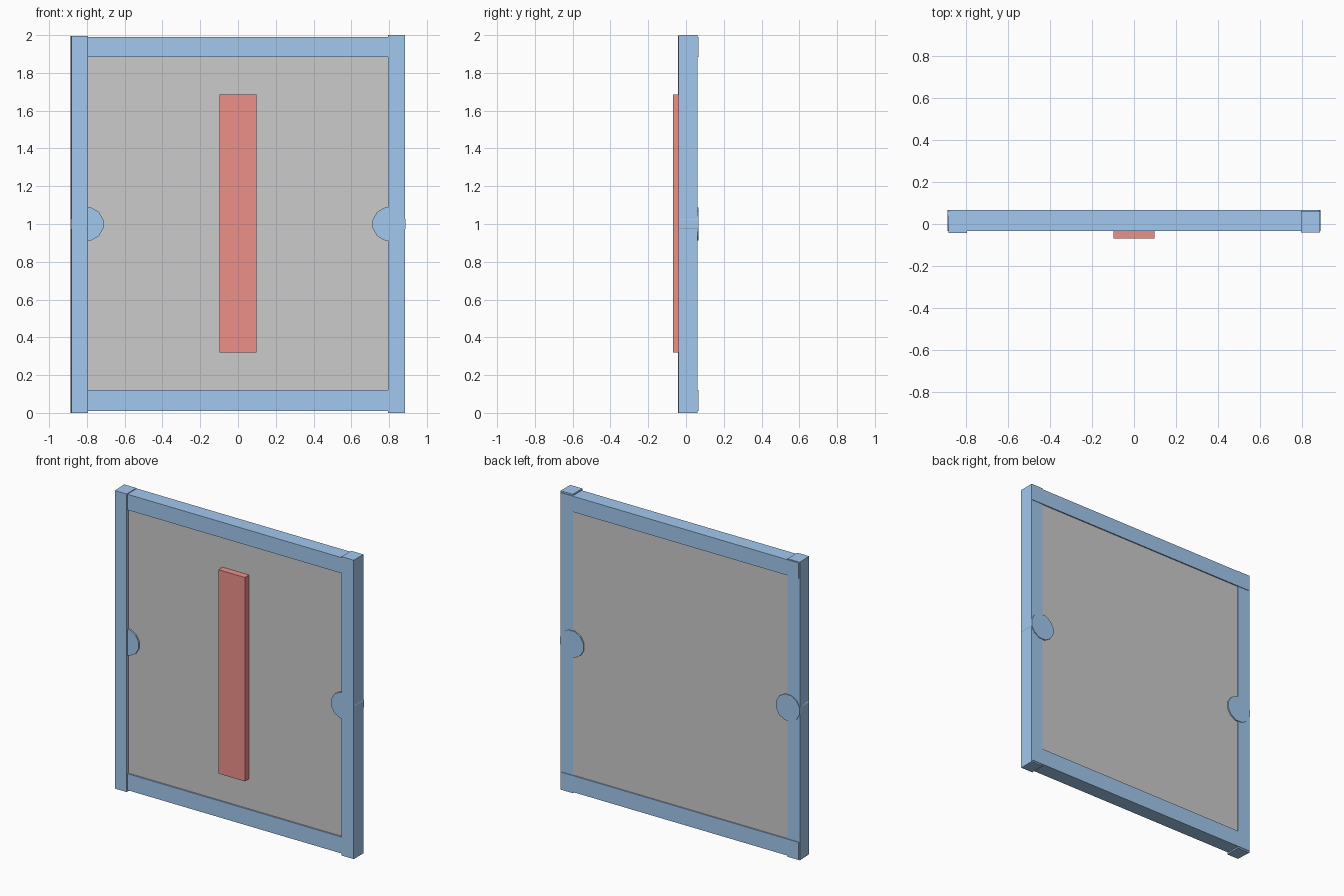
import bpy
from math import radians

if "Cube" in bpy.data.objects:
    bpy.data.objects.remove(bpy.data.objects["Cube"])


def material(name, rgb):
    m = bpy.data.materials.new(name)
    m.diffuse_color = (*rgb, 1)
    m.use_nodes = True
    m.node_tree.nodes["Principled BSDF"].inputs["Base Color"].default_value = m.diffuse_color
    return m


BLUE = material("blue", (0.36, 0.58, 0.86))
RED = material("red", (0.85, 0.28, 0.25))


def box(name, x, y, z, mat=None):
    """Box from (min, max) ranges on each axis."""
    bpy.ops.mesh.primitive_cube_add(size=1)
    ob = bpy.context.object
    ob.name = name
    for v in ob.data.vertices:
        v.co = [r[0] if c < 0 else r[1] for c, r in zip(v.co, (x, y, z))]
    if mat:
        ob.data.materials.append(mat)
    return ob


# Door panel, nearly as thick as the frame
box("panel", (-0.81, 0.81), (-0.024, 0.058), (0.1, 1.9))

# Horizontal rails, standing slightly proud at the back
for name, z in (("bottom_rail", (0.01, 0.12)), ("top_rail", (1.885, 1.99))):
    box(name, (-0.88, 0.88), (-0.034, 0.066), z, BLUE)

# Vertical posts, standing slightly proud at the front
box("right_post", (0.795, 0.885), (-0.04, 0.062), (0, 2), BLUE)
left = box("left_post", (-0.887, -0.795), (-0.042, 0.062), (0, 1.995), BLUE)
for v in left.data.vertices:
    if v.co.x < -0.85 and v.co.y < 0:
        v.co.x += 0.006

# Round hinge bosses passing through both sides
for name, x in (("left_boss", -0.8), ("right_boss", 0.8)):
    bpy.ops.mesh.primitive_cylinder_add(
        vertices=12, radius=0.09, depth=0.101,
        location=(x, 0.0165, 1.0), rotation=(radians(90), radians(15), 0))
    ob = bpy.context.object
    ob.name = name
    ob.data.materials.append(BLUE)

# Red upright bar on the front face
box("front_bar", (-0.098, 0.098), (-0.068, -0.02), (0.32, 1.685), RED)
